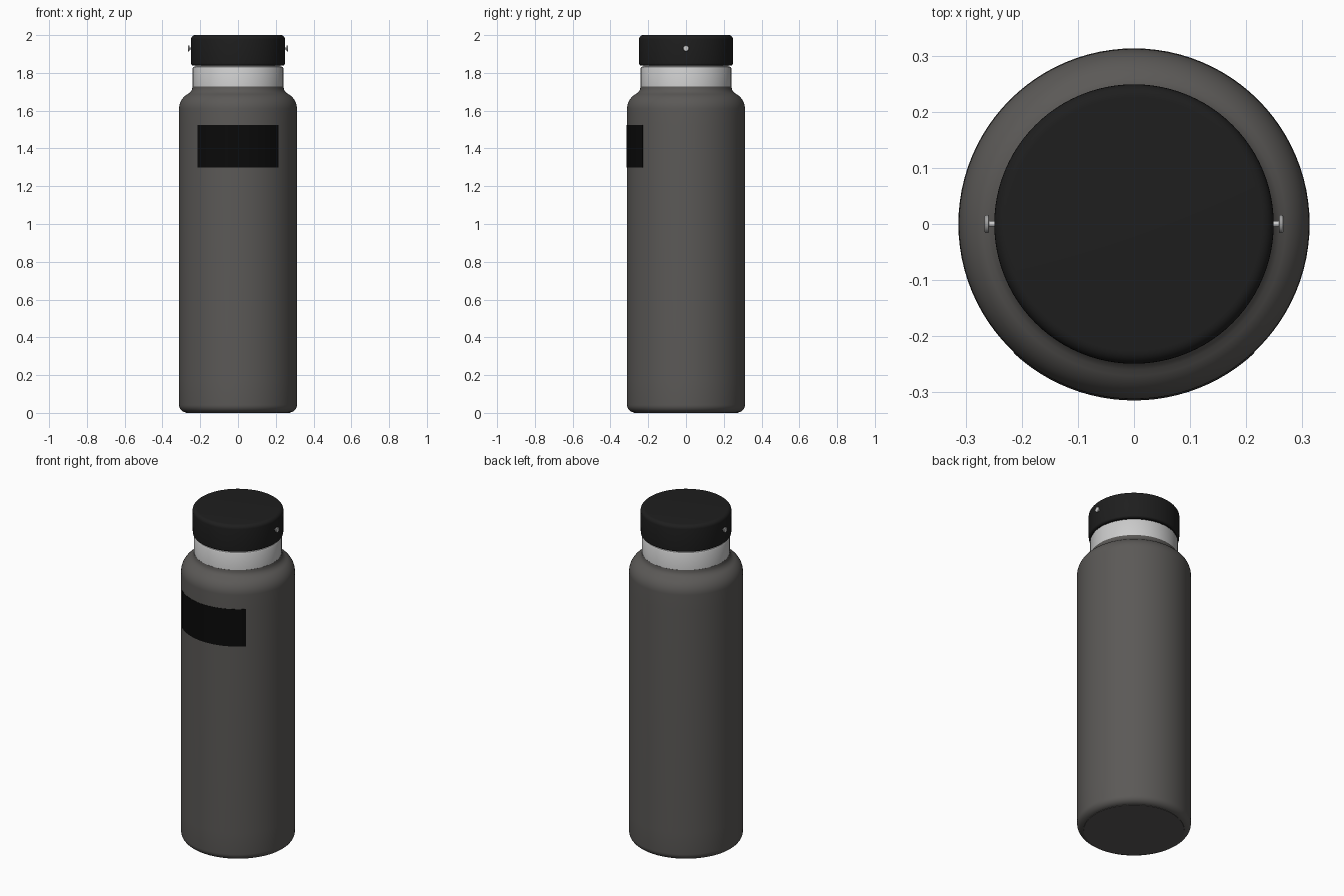
import bpy, bmesh, math
from mathutils import Matrix

if "Cube" in bpy.data.objects:
    bpy.data.objects.remove(bpy.data.objects["Cube"])


def material(name, rgb):
    m = bpy.data.materials.new(name)
    m.diffuse_color = (*rgb, 1)
    m.use_nodes = True
    m.node_tree.nodes["Principled BSDF"].inputs["Base Color"].default_value = m.diffuse_color
    return m


def arc(cx, cz, r, a0, a1, n=6):
    """Points of a profile arc, angles in degrees."""
    return [(cx + r * math.cos(math.radians(a0 + (a1 - a0) * i / n)),
             cz + r * math.sin(math.radians(a0 + (a1 - a0) * i / n))) for i in range(n + 1)]


def finish(name, bm, mat=None):
    bmesh.ops.recalc_face_normals(bm, faces=bm.faces)
    me = bpy.data.meshes.new(name)
    bm.to_mesh(me)
    bm.free()
    ob = bpy.data.objects.new(name, me)
    bpy.context.collection.objects.link(ob)
    if mat:
        me.materials.append(mat)
    bpy.ops.object.select_all(action='DESELECT')
    ob.select_set(True)
    bpy.context.view_layer.objects.active = ob
    bpy.ops.object.shade_smooth_by_angle(angle=math.radians(35))
    return ob


def lathe(name, profile, mat=None, seg=96, matrix=None):
    """Spin an (r, z) profile that starts and ends on the axis."""
    bm = bmesh.new()
    vs = [bm.verts.new((r, 0, z)) for r, z in profile]
    es = [bm.edges.new(p) for p in zip(vs, vs[1:])]
    bmesh.ops.spin(bm, geom=vs + es, cent=(0, 0, 0), axis=(0, 0, 1),
                   angle=math.tau, steps=seg, use_duplicate=False)
    bmesh.ops.remove_doubles(bm, verts=bm.verts, dist=1e-5)
    if matrix:
        bm.transform(matrix)
    return finish(name, bm, mat)


coat = material("powder_coat", (0.105, 0.1, 0.095))
black = material("black_plastic", (0.013, 0.013, 0.013))
ink = material("label_ink", (0.003, 0.003, 0.003))

# Coated body with rounded base and shoulder
lathe("body", [(0, 0), (0.275, 0)] + arc(0.272, 0.042, 0.04, -85, 0)
      + [(0.313, 0.17), (0.313, 1.52), (0.312, 1.61)]
      + arc(0.222, 1.61, 0.09, 5, 65, 8)
      + [(0.248, 1.703), (0.243, 1.715), (0.241, 1.728), (0, 1.728)], coat)

# Bare steel neck with a small lip
lathe("neck", [(0, 1.70), (0.24, 1.70), (0.24, 1.825), (0.236, 1.832),
               (0.225, 1.834), (0.225, 1.85), (0, 1.85)])

# Screw cap
lathe("cap", [(0, 1.838), (0.238, 1.838)] + arc(0.237, 1.85, 0.011, -80, 0, 4)
      + arc(0.227, 1.978, 0.022, 0, 90) + [(0, 2.0)], black)

# Handle pins on both sides of the cap
pin = [(0, 0.24), (0.005, 0.24), (0.005, 0.258), (0.014, 0.258), (0.016, 0.26),
       (0.016, 0.264), (0.014, 0.266), (0, 0.266)]
for name, s in (("pin_right", 1), ("pin_left", -1)):
    lathe(name, pin, seg=24, matrix=Matrix.Translation((0, 0, 1.93))
          @ Matrix.Rotation(s * math.pi / 2, 4, 'Y'))

# Curved label patch on the front
bm = bmesh.new()
half, n = math.asin(0.215 / 0.3145), 24
cols = []
for i in range(n + 1):
    a = -half + 2 * half * i / n
    cols.append([bm.verts.new((r * math.sin(a), -r * math.cos(a), z))
                 for r, z in ((0.3145, 1.30), (0.3145, 1.525), (0.311, 1.525), (0.311, 1.30))])
for a, b in zip(cols, cols[1:]):
    for k in range(4):
        bm.faces.new((a[k], b[k], b[(k + 1) % 4], a[(k + 1) % 4]))
bm.faces.new(cols[0])
bm.faces.new(cols[-1])
finish("front_label", bm, ink)
